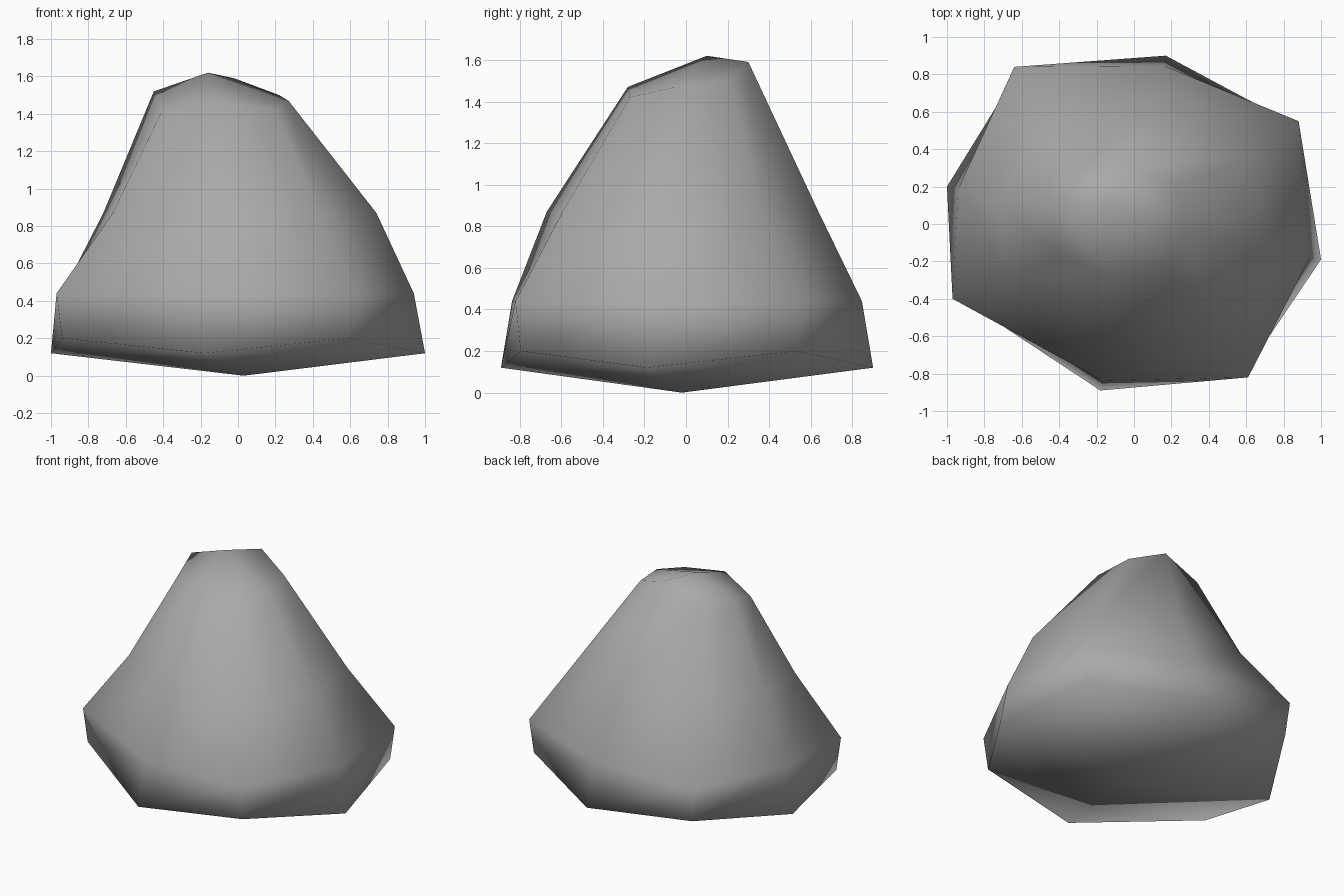
import bpy
import bmesh
from mathutils import Vector

default_cube = bpy.data.objects.get("Cube")
if default_cube:
    bpy.data.objects.remove(default_cube, do_unlink=True)

# Single stone colour
stone = bpy.data.materials.new("stone_grey")
stone.use_nodes = True
stone.diffuse_color = (0.4, 0.4, 0.4, 1)
stone.node_tree.nodes["Principled BSDF"].inputs["Base Color"].default_value = stone.diffuse_color

# Octagonal ground plan, counter-clockwise, side points alternating with corners
plan = [(-0.18, -0.89), (0.61, -0.82), (1, -0.19), (0.88, 0.55),
        (0.17, 0.9), (-0.64, 0.84), (-1, 0.2), (-0.97, -0.4)]

# Irregular crown points in the same order
crown = [(-0.12, -0.28, 1.47), (0.2, -0.27, 1.42), (0.27, -0.05, 1.47), (0.22, 0.21, 1.5),
         (-0.02, 0.3, 1.59), (-0.3, 0.29, 1.48), (-0.45, 0.11, 1.52), (-0.41, -0.16, 1.41)]


def plan_ring(side_scale, corner_scale, side_height, corner_height, shift=(0, 0)):
    """Scaled copy of the ground plan with separate side and corner settings."""
    ring = []
    for index, (x, y) in enumerate(plan):
        is_corner = index % 2 == 1
        scale = corner_scale if is_corner else side_scale
        height = corner_height if is_corner else side_height
        ring.append(Vector((x * scale + shift[0], y * scale + shift[1], height)))
    return ring


def add_ring(mesh, points):
    return [mesh.verts.new(point) for point in points]


def bridge(mesh, lower, upper):
    """Quads between two closed rings."""
    count = len(lower)
    for index in range(count):
        following = (index + 1) % count
        mesh.faces.new((lower[index], lower[following], upper[following], upper[index]))


def cap(mesh, ring, centre):
    """Four quads from a corner and its neighbours to the centre point."""
    middle = mesh.verts.new(centre)
    count = len(ring)
    for corner in range(1, count, 2):
        mesh.faces.new((ring[corner - 1], ring[corner], ring[(corner + 1) % count], middle))


# Boulder body: foot, belly, waist and crown rings
mesh = bmesh.new()
rings = [
    add_ring(mesh, plan_ring(1, 0.97, 0.12, 0.2)),
    add_ring(mesh, plan_ring(0.94, 1, 0.44, 0.44)),
    add_ring(mesh, plan_ring(0.73, 0.7, 0.87, 0.87, shift=(0.01, -0.02))),
    add_ring(mesh, crown),
]
for lower, upper in zip(rings, rings[1:]):
    bridge(mesh, lower, upper)

# Shallow underside and peaked top
cap(mesh, rings[0], (0.03, -0.02, 0))
cap(mesh, rings[-1], (-0.16, 0.1, 1.62))
bmesh.ops.recalc_face_normals(mesh, faces=mesh.faces)
for face in mesh.faces:
    face.smooth = True

data = bpy.data.meshes.new("boulder")
mesh.to_mesh(data)
mesh.free()
data.materials.append(stone)
boulder = bpy.data.objects.new("boulder", data)
bpy.context.collection.objects.link(boulder)
